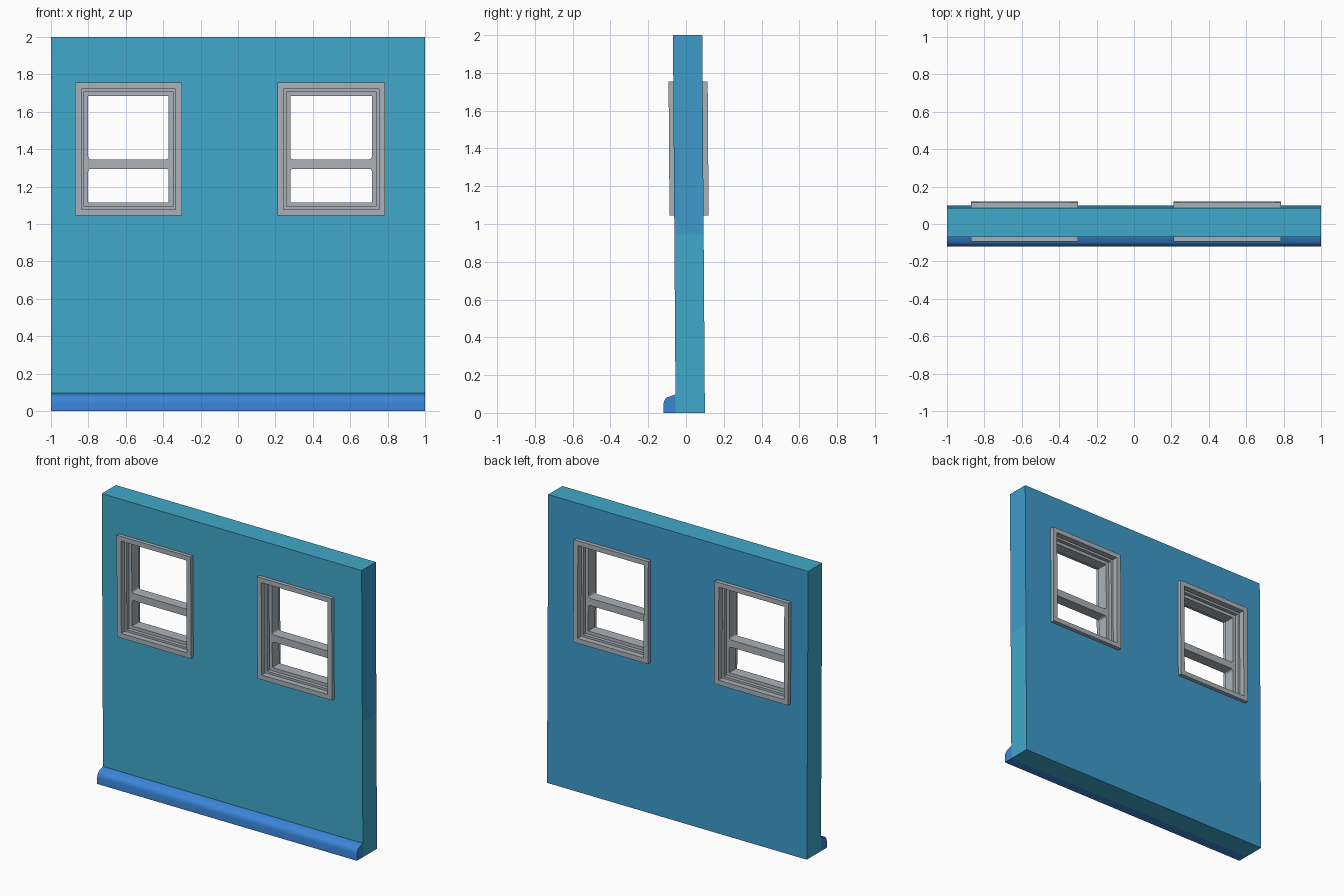
import bpy, bmesh, math

if "Cube" in bpy.data.objects:
    bpy.data.objects.remove(bpy.data.objects["Cube"])

LEAN = 0.007  # the wall leans slightly to the front as it rises


def material(name, rgb):
    m = bpy.data.materials.new(name)
    m.diffuse_color = (*rgb, 1)
    m.use_nodes = True
    m.node_tree.nodes["Principled BSDF"].inputs["Base Color"].default_value = m.diffuse_color
    return m


TEAL = material("teal wall paint", (0.053, 0.397, 0.597))
BLUE = material("blue wall paint", (0.047, 0.328, 0.597))
SKIRT = material("skirting blue", (0.042, 0.235, 0.687))
GREY = material("window grey", (0.40, 0.445, 0.48))


def rect(x0, x1, z0, z1, r_low=0, r_high=0):
    """Rectangle outline with optional rounded lower / upper corners."""
    pts = []
    for cx, cz, sx, sz, a, r in ((x0, z0, 1, 1, 180, r_low), (x1, z0, -1, 1, 270, r_low),
                                 (x1, z1, -1, -1, 0, r_high), (x0, z1, 1, -1, 90, r_high)):
        if r == 0:
            pts.append((cx, cz))
            continue
        for i in range(5):
            t = math.radians(a + i * 22.5)
            pts.append((cx + sx * r + r * math.cos(t), cz + sz * r + r * math.sin(t)))
    return pts


def plate(name, outlines, y0, y1, mats):
    """Upright plate between y0 and y1: first outline solid, the rest are holes."""
    cu = bpy.data.curves.new(name, 'CURVE')
    cu.dimensions = '2D'
    cu.fill_mode = 'BOTH'
    cu.extrude = (y1 - y0) / 2
    for pts in outlines:
        s = cu.splines.new('POLY')
        s.points.add(len(pts) - 1)
        for p, (x, z) in zip(s.points, pts):
            p.co = (x, z, 0, 1)
        s.use_cyclic_u = True
    tmp = bpy.data.objects.new(name + "_outline", cu)
    bpy.context.collection.objects.link(tmp)
    dg = bpy.context.evaluated_depsgraph_get()
    me = bpy.data.meshes.new_from_object(tmp.evaluated_get(dg))
    bpy.data.objects.remove(tmp)
    mid = (y0 + y1) / 2
    for v in me.vertices:
        x, z, d = v.co
        v.co = (x, mid - d - LEAN * z, z)
    return finish(name, me, mats)


def finish(name, me, mats):
    bm = bmesh.new()
    bm.from_mesh(me)
    bmesh.ops.remove_doubles(bm, verts=bm.verts, dist=1e-5)
    bmesh.ops.recalc_face_normals(bm, faces=bm.faces)
    bm.to_mesh(me)
    bm.free()
    me.materials.clear()
    for m in mats:
        me.materials.append(m)
    for p in me.polygons:
        p.material_index = 0
        p.use_smooth = False
    ob = bpy.data.objects.new(name, me)
    bpy.context.collection.objects.link(ob)
    return ob


WINDOWS = {"left": (-0.87, -0.30), "right": (0.21, 0.785)}
Z0, Z1 = 1.045, 1.755


def inset(x0, x1, d):
    return rect(x0 + d, x1 - d, Z0 + d, Z1 - d)


# wall with two window openings
wall = plate("wall", [rect(-1, 1, 0, 2)] + [inset(a, b, 0.016) for a, b in WINDOWS.values()],
             -0.055, 0.10, [TEAL, BLUE])
bm = bmesh.new()
bm.from_mesh(wall.data)
bmesh.ops.bisect_plane(bm, geom=bm.verts[:] + bm.edges[:] + bm.faces[:],
                       plane_co=(0, 0, 0.945), plane_no=(0, 0, 1))
bm.normal_update()
for f in bm.faces:  # blue back and upper right end
    c = f.calc_center_median()
    if f.normal.y > 0.7 or (f.normal.x > 0.7 and c.x > 0.99 and c.z > 0.945):
        f.material_index = 1
bm.to_mesh(wall.data)
bm.free()

# windows: casing, inner stop, sash with a cross rail
for side, (a, b) in WINDOWS.items():
    plate(side + "_window_casing", [inset(a, b, 0), inset(a, b, 0.033)], -0.08, 0.127, [GREY])
    plate(side + "_window_stop", [inset(a, b, 0.033), inset(a, b, 0.048)], -0.04, 0.087, [GREY])
    d = 0.07
    upper = rect(a + d, b - d, 1.345, Z1 - d, r_low=0.016)
    lower = rect(a + d, b - d, Z0 + d, 1.295, r_high=0.016)
    plate(side + "_window_sash", [inset(a, b, 0.048), upper, lower], -0.015, 0.062, [GREY])

# skirting board: rounded profile swept along the wall
profile = [(-0.05, 0), (-0.12, 0), (-0.12, 0.045), (-0.117, 0.060), (-0.111, 0.072),
           (-0.100, 0.082), (-0.058, 0.097), (-0.05, 0.097)]
n = len(profile)
verts = [(x, y, z) for x in (-1, 1) for y, z in profile]
faces = [tuple(range(n)), tuple(range(n, 2 * n))]
faces += [(i, (i + 1) % n, n + (i + 1) % n, n + i) for i in range(n)]
me = bpy.data.meshes.new("skirting_board")
me.from_pydata(verts, [], faces)
board = finish("skirting_board", me, [SKIRT])
bpy.context.view_layer.objects.active = board
board.select_set(True)
bpy.ops.object.shade_smooth_by_angle(angle=math.radians(30))
